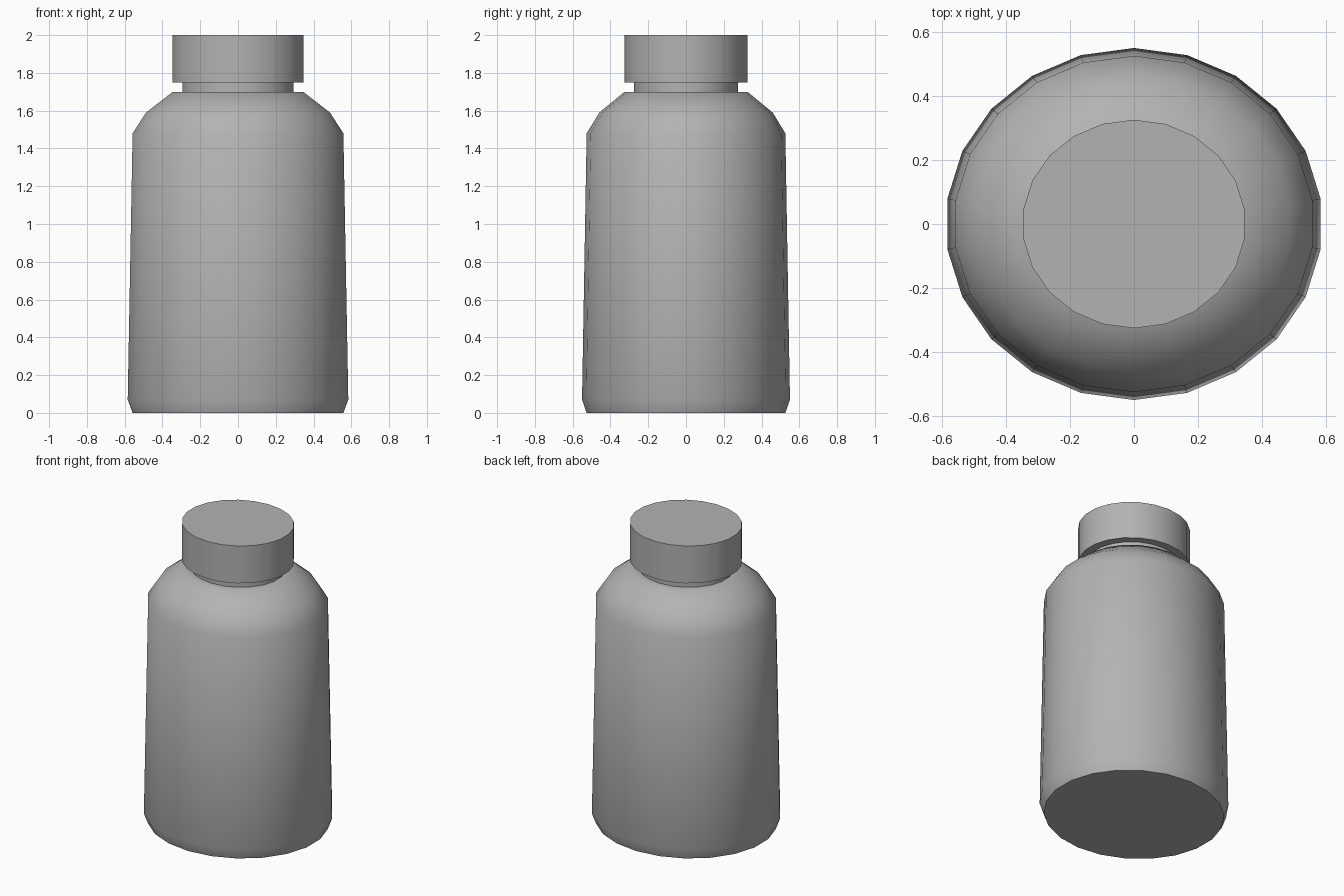
import bpy, bmesh, math

if "Cube" in bpy.data.objects:
    bpy.data.objects.remove(bpy.data.objects["Cube"])

SIDES = 22
DEPTH = 0.933                          # oval cross-section: depth / width
FLAT = math.cos(math.pi / SIDES)       # half-width to corner radius

# Darker grey for the whole bottle
grey = bpy.data.materials.new("dark_grey")
grey.diffuse_color = (0.45, 0.45, 0.45, 1)
grey.use_nodes = True
grey.node_tree.nodes["Principled BSDF"].inputs["Base Color"].default_value = grey.diffuse_color


def lathe(name, profile, close_bottom=False, close_top=False):
    """Oval lathe of (half-width, height) points, bottom to top."""
    bm = bmesh.new()
    rings = []
    for w, z in profile:
        r = w / FLAT
        ring = []
        for i in range(SIDES):
            a = math.pi / 2 + math.tau * i / SIDES
            ring.append(bm.verts.new((r * math.cos(a), r * DEPTH * math.sin(a), z)))
        rings.append(ring)
    for lo, hi in zip(rings, rings[1:]):
        for i in range(SIDES):
            j = (i + 1) % SIDES
            bm.faces.new((lo[i], lo[j], hi[j], hi[i]))
    if close_bottom:
        bm.faces.new(rings[0][::-1])
    if close_top:
        bm.faces.new(rings[-1])
    mesh = bpy.data.meshes.new(name)
    bm.to_mesh(mesh)
    bm.free()
    mesh.materials.append(grey)
    ob = bpy.data.objects.new(name, mesh)
    bpy.context.collection.objects.link(ob)
    bpy.ops.object.select_all(action='DESELECT')
    ob.select_set(True)
    bpy.context.view_layer.objects.active = ob
    bpy.ops.object.shade_smooth_by_angle(angle=math.radians(40))
    return ob


# Bottle body with chamfered base, rounded shoulder and short neck
lathe("bottle_body", [(0.558, 0), (0.584, 0.07), (0.558, 1.48), (0.487, 1.59),
                      (0.345, 1.70), (0.293, 1.70), (0.293, 1.75)],
      close_bottom=True)

# Cap, its underside meeting the neck
lathe("cap", [(0.293, 1.75), (0.346, 1.75), (0.346, 2.0)], close_top=True)
